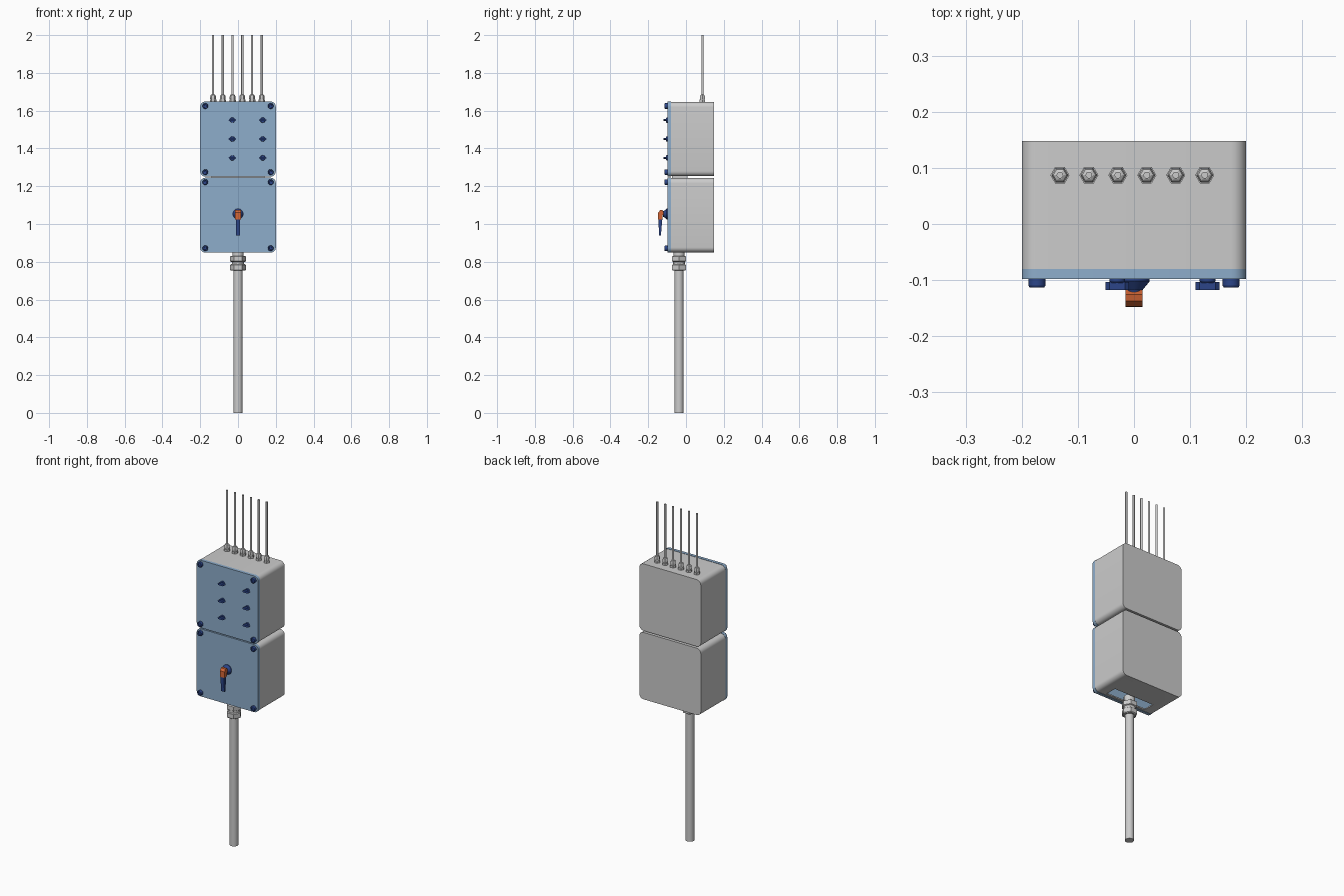
import bpy, bmesh, math
from mathutils import Matrix, Vector

if "Cube" in bpy.data.objects:
    bpy.data.objects.remove(bpy.data.objects["Cube"])


def material(name, rgb):
    m = bpy.data.materials.new(name)
    m.diffuse_color = (*rgb, 1)
    m.use_nodes = True
    m.node_tree.nodes["Principled BSDF"].inputs["Base Color"].default_value = m.diffuse_color
    return m


LIGHT = material("pale_blue", (0.27, 0.42, 0.60))
DARK = material("dark_blue", (0.025, 0.06, 0.25))
ORANGE = material("orange", (0.65, 0.13, 0.035))


def finish(name, bm, mat=None, smooth=True):
    bmesh.ops.recalc_face_normals(bm, faces=bm.faces)
    me = bpy.data.meshes.new(name)
    bm.to_mesh(me)
    bm.free()
    ob = bpy.data.objects.new(name, me)
    bpy.context.collection.objects.link(ob)
    if mat:
        me.materials.append(mat)
    if smooth:
        bpy.ops.object.select_all(action='DESELECT')
        ob.select_set(True)
        bpy.context.view_layer.objects.active = ob
        bpy.ops.object.shade_smooth_by_angle(angle=math.radians(32))
    return ob


def extrude(name, pts, vec, mat=None, smooth=True):
    bm = bmesh.new()
    f = bm.faces.new([bm.verts.new(p) for p in pts])
    r = bmesh.ops.extrude_face_region(bm, geom=[f])
    bmesh.ops.translate(bm, vec=vec, verts=[v for v in r['geom'] if isinstance(v, bmesh.types.BMVert)])
    if not any(g == f for g in bm.faces):
        bm.faces.new([v for v in bm.verts][:len(pts)])
    return finish(name, bm, mat, smooth)


def rounded_box(name, hx, z0, z1, y0, y1, r, mat=None, n=6):
    pts = []
    corners = [(hx - r, z1 - r), (-hx + r, z1 - r), (-hx + r, z0 + r), (hx - r, z0 + r)]
    for k, (cx, cz) in enumerate(corners):
        for i in range(n + 1):
            a = math.pi / 2 * (k + i / n)
            pts.append((cx + r * math.cos(a), y0, cz + r * math.sin(a)))
    return extrude(name, pts, (0, y1 - y0, 0), mat)


def box(name, x0, x1, y0, y1, z0, z1, mat=None):
    pts = [(x0, y0, z0), (x1, y0, z0), (x1, y1, z0), (x0, y1, z0)]
    return extrude(name, pts, (0, 0, z1 - z0), mat, False)


def turned(name, loc, profile, sides, axis='Z', mat=None):
    """Stack rings of (radius, height) along z, or towards the front for axis Y."""
    bm = bmesh.new()
    rings = []
    for r, h in profile:
        rings.append([bm.verts.new((r * math.cos(2 * math.pi * i / sides),
                                    r * math.sin(2 * math.pi * i / sides), h)) for i in range(sides)])
    for a, b in zip(rings, rings[1:]):
        for i in range(sides):
            j = (i + 1) % sides
            bm.faces.new((a[i], a[j], b[j], b[i]))
    bm.faces.new(rings[0])
    bm.faces.new(rings[-1])
    if axis == 'Y':
        bmesh.ops.rotate(bm, matrix=Matrix.Rotation(math.pi / 2, 3, 'X'), verts=bm.verts)
    bmesh.ops.translate(bm, vec=loc, verts=bm.verts)
    return finish(name, bm, mat)


def cut(ob, cutter):
    mod = ob.modifiers.new("cut", 'BOOLEAN')
    mod.operation, mod.solver, mod.object = 'DIFFERENCE', 'EXACT', cutter
    bpy.context.view_layer.objects.active = ob
    bpy.ops.object.modifier_apply(modifier=mod.name)
    bpy.data.objects.remove(cutter)


# Two hollow housings with lids, lid screws and cable openings
for label, z0, z1 in (("lower", 0.85, 1.243), ("upper", 1.253, 1.646)):
    body = rounded_box(label + "_housing", 0.2, z0, z1, -0.08, 0.148, 0.027)
    cut(body, rounded_box("cavity", 0.193, z0 + 0.007, z1 - 0.007, -0.1, 0.141, 0.02))
    cut(body, box("opening", -0.13, 0.13, -0.067, 0.0, z0 - 0.02, z0 + 0.02))
    if label == "lower":
        cut(body, box("opening", -0.13, 0.13, -0.067, 0.0, z1 - 0.02, z1 + 0.02))
    rounded_box(label + "_lid", 0.2, z0 - 0.002, z1 + 0.002, -0.098, -0.08, 0.027, LIGHT)
    zc = (z0 + z1) / 2
    for sx in (-1, 1):
        for sz in (-1, 1):
            turned("lid_screw", (sx * 0.173, -0.098, zc + sz * 0.175),
                   [(0.015, 0), (0.015, 0.012), (0.013, 0.015), (0.008, 0.015), (0.007, 0.010)],
                   20, 'Y', DARK)

# Frame joining the two housings
frame = box("joining_frame", -0.14, 0.14, -0.075, 0.008, 1.243, 1.253)
cut(frame, box("opening", -0.13, 0.13, -0.067, 0.0, 1.2, 1.3))

# Rotary knobs on the upper lid
for x in (-0.03, 0.131):
    for z in (1.35, 1.45, 1.55):
        turned("knob_base", (x, -0.098, z), [(0.014, 0), (0.014, 0.004), (0.012, 0.007)], 20, 'Y', DARK)
        grip = [(x - 0.021, -0.103, z), (x - 0.014, -0.103, z - 0.006), (x + 0.014, -0.103, z - 0.006),
                (x + 0.021, -0.103, z), (x + 0.014, -0.103, z + 0.006), (x - 0.014, -0.103, z + 0.006)]
        extrude("knob_grip", grip, (0, -0.015, 0), DARK, False)

# Main switch: flared base, orange hub, hanging lever
turned("switch_base", (0, -0.098, 1.053), [(0.028, 0), (0.028, 0.004), (0.015, 0.02), (0.015, 0.024)],
       24, 'Y', DARK)
hub = [(-0.015, -0.118, 1.055), (-0.015, -0.118, 1.063), (-0.015, -0.126, 1.075),
       (-0.015, -0.137, 1.073), (-0.015, -0.147, 1.06), (-0.015, -0.148, 1.025),
       (-0.015, -0.126, 1.025), (-0.015, -0.125, 1.045)]
extrude("switch_hub", hub, (0.03, 0, 0), ORANGE, False)
lever = [(-0.011, -0.125, 1.03), (-0.011, -0.147, 1.03), (-0.011, -0.142, 0.94), (-0.011, -0.133, 0.938)]
extrude("switch_lever", lever, (0.022, 0, 0), DARK, False)

# Supply cable and its large gland
P = (0, -0.037, 0)
turned("supply_cable", P, [(0.024, 0), (0.024, 0.79)], 24)
turned("supply_gland_cap", P, [(0.036, 0.753), (0.042, 0.757), (0.042, 0.783), (0.036, 0.787)], 6)
turned("supply_gland_neck", P, [(0.032, 0.785), (0.032, 0.805)], 24)
turned("supply_gland_nut", P, [(0.037, 0.80), (0.042, 0.803), (0.042, 0.828), (0.037, 0.831)], 6)
turned("supply_gland_thread", P, [(0.03, 0.83), (0.03, 0.865)], 24)

# Row of outgoing cables with small glands
for i in range(6):
    p = (-0.132 + i * 0.0516, 0.087, 0)
    turned("outlet_cable", p, [(0.006, 1.64), (0.006, 2.0)], 12)
    turned("outlet_gland_nut", p, [(0.017, 1.646), (0.017, 1.658)], 6)
    turned("outlet_gland_neck", p, [(0.012, 1.656), (0.012, 1.665)], 16)
    turned("outlet_gland_cap", p, [(0.015, 1.663), (0.015, 1.676), (0.012, 1.683), (0.007, 1.686)], 6)
